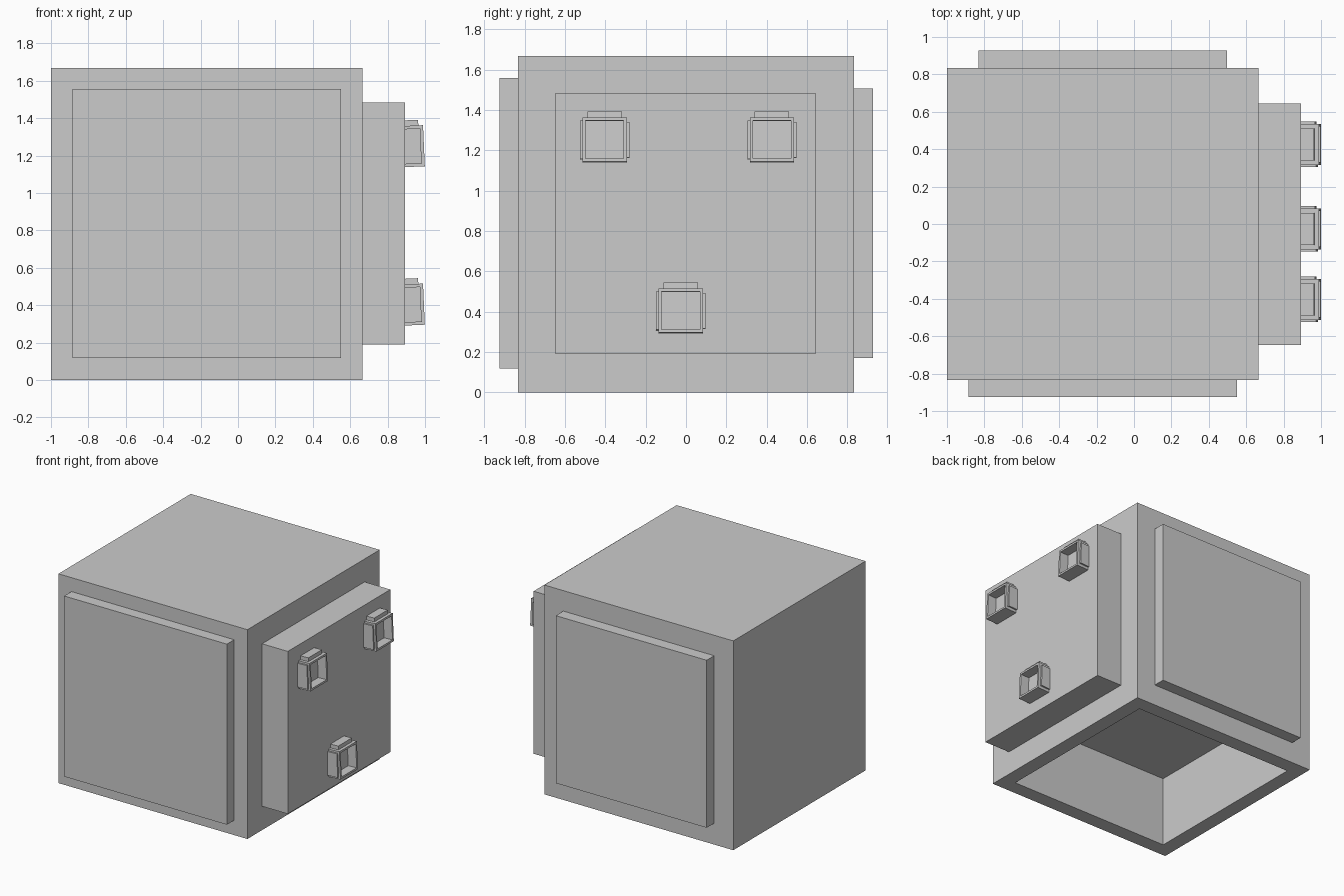
import bpy, bmesh
from math import radians
from mathutils import Matrix, Vector

if "Cube" in bpy.data.objects:
    bpy.data.objects.remove(bpy.data.objects["Cube"])

HALF = 0.833          # half width of the main block
H = 1.668             # block height
CX = -0.167           # block centre in x


def box(name, lo, hi, mat, pocket=None):
    """Box from lo to hi; pocket=(rim, depth) sinks a recess into its underside."""
    lo, hi = Vector(lo), Vector(hi)
    bm = bmesh.new()
    bmesh.ops.create_cube(bm, size=1)
    bmesh.ops.scale(bm, vec=hi - lo, verts=bm.verts)
    bmesh.ops.translate(bm, vec=(lo + hi) / 2, verts=bm.verts)
    if pocket:
        bm.normal_update()
        under = min(bm.faces, key=lambda f: f.normal.z)
        bmesh.ops.inset_region(bm, faces=[under], thickness=pocket[0])
        inner = bmesh.ops.extrude_face_region(bm, geom=[under])["geom"]
        bmesh.ops.translate(bm, vec=(0, 0, pocket[1]),
                            verts=[v for v in inner if isinstance(v, bmesh.types.BMVert)])
        if under.is_valid:
            bmesh.ops.delete(bm, geom=[under], context='FACES')
    bmesh.ops.recalc_face_normals(bm, faces=bm.faces)
    bm.transform(mat)
    me = bpy.data.meshes.new(name)
    bm.to_mesh(me)
    bm.free()
    ob = bpy.data.objects.new(name, me)
    bpy.context.collection.objects.link(ob)
    return ob


def paneled_block(prefix, mat):
    """Block with a recessed underside and raised panels on three sides."""
    x = HALF
    box(prefix + "_body", (-x, -x, 0), (x, x, H), mat, pocket=(0.167, 0.565))
    box(prefix + "_front_panel", (-0.718, -0.925, 0.118), (0.717, -x, 1.557), mat)
    box(prefix + "_back_panel", (-0.665, x, 0.17), (0.665, 0.928, 1.505), mat)
    box(prefix + "_side_panel", (x, -0.648, 0.19), (1.06, 0.643, 1.485), mat)


# Main block
paneled_block("block", Matrix.Translation((CX, 0, 0)))

# Three miniature copies sunk into the side panel, open end outward, slightly tilted
turn = Matrix.Rotation(radians(-92.5), 4, 'Y') @ Matrix.Scale(0.132, 4)
for i, (y, z) in enumerate([(-0.403, 1.253), (0.426, 1.253), (-0.026, 0.406)]):
    paneled_block(f"socket_{i + 1}", Matrix.Translation((0.994, y, z)) @ turn)
